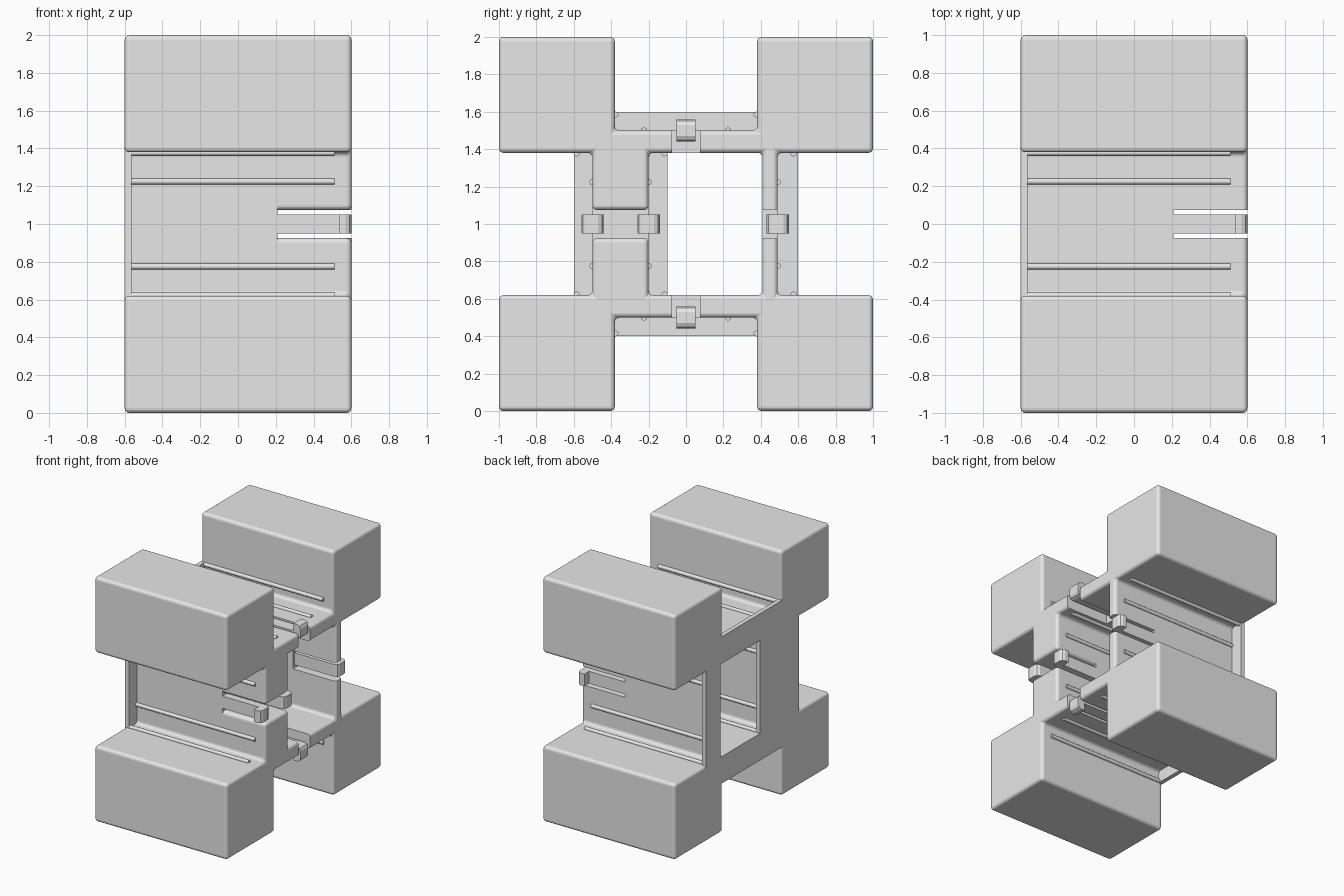
import bpy
import bmesh
from math import atan2
from mathutils import Matrix, Vector

cube = bpy.data.objects.get("Cube")
if cube:
    bpy.data.objects.remove(cube, do_unlink=True)

grey = bpy.data.materials.new("plain_grey")
grey.use_nodes = True
grey.diffuse_color = (0.8, 0.8, 0.8, 1)
grey.node_tree.nodes["Principled BSDF"].inputs["Base Color"].default_value = (0.8, 0.8, 0.8, 1)

X0, X1 = -0.6, 0.6      # ends of the extrusion
FLANGE = -0.565         # inner face of the end flange
SLOT = 0.21             # depth where the clip slots stop
C = 0.38                # inner face of the corner blocks, from the centre
GAP = 0.075             # half height of a clip slot


def finish(name, bm):
    bmesh.ops.recalc_face_normals(bm, faces=bm.faces)
    mesh = bpy.data.meshes.new(name)
    bm.to_mesh(mesh)
    bm.free()
    mesh.materials.append(grey)
    obj = bpy.data.objects.new(name, mesh)
    bpy.context.collection.objects.link(obj)
    return obj


def add_box(bm, lo, hi):
    """Box from corner to corner, heights measured from the middle."""
    lo, hi = Vector(lo), Vector(hi)
    mat = Matrix.Translation((lo + hi) / 2 + Vector((0, 0, 1))) @ Matrix.Diagonal((*(hi - lo), 1))
    bmesh.ops.create_cube(bm, size=1, matrix=mat)


def prism(points, depth):
    """Extrude a closed loop of 3D points along a vector."""
    bm = bmesh.new()
    face = bm.faces.new([bm.verts.new(p) for p in points])
    geo = bmesh.ops.extrude_face_region(bm, geom=[face])["geom"]
    bmesh.ops.translate(bm, vec=depth, verts=[v for v in geo if isinstance(v, bmesh.types.BMVert)])
    return bm


# Body: four corner blocks joined by walls, split at the front column
outer = [(-0.5, GAP), (-0.5, C), (-1, C), (-1, 1), (-C, 1), (-C, 0.5),
         (C, 0.5), (C, 1), (1, 1), (1, C), (0.49, C)]
inner = [(0.41, C), (-0.2, C), (-0.2, GAP)]


def flip(pts):
    return [(y, -z) for y, z in reversed(pts)]


loop = outer + flip(outer) + flip(inner) + inner
body = finish("frame_body", prism([(X0, y, z + 1) for y, z in loop], (X1 - X0, 0, 0)))
bevel = body.modifiers.new("rounded_edges", "BEVEL")
bevel.width = 0.025
bevel.segments = 4
bevel.limit_method = "ANGLE"

# Clip slots through the top, bottom and back walls
bm = bmesh.new()
for lo, hi in ((0.3, 0.7), (-0.7, -0.3)):
    add_box(bm, (SLOT, -GAP, lo), (0.7, GAP, hi))
add_box(bm, (SLOT, 0.3, -GAP), (0.7, 0.7, GAP))
cutter = finish("slot_cutter", bm)
cutter.hide_render = True
cutter.hide_viewport = False
cutter.display_type = "WIRE"
cut = body.modifiers.new("slots", "BOOLEAN")
cut.operation = "DIFFERENCE"
cut.solver = "EXACT"
cut.object = cutter
bpy.context.view_layer.objects.active = body
body.select_set(True)
for mod in list(body.modifiers):
    bpy.ops.object.modifier_apply(modifier=mod.name)
bpy.data.objects.remove(cutter, do_unlink=True)

# Solid part of the front column behind its slot
bm = bmesh.new()
add_box(bm, (X0, -0.5, -0.11), (SLOT, -0.2, 0.11))
finish("column_core", bm)

# Flanges closing the far end of every channel
E = C + 0.03
flanges = {"top": ((-E, C), (E, 0.6)), "bottom": ((-E, -0.6), (E, -C)),
           "front": ((-0.6, -E), (-0.1, E)), "back": ((0.41, -E), (0.6, E))}
for side, (lo, hi) in flanges.items():
    bm = bmesh.new()
    add_box(bm, (X0, *lo), (FLANGE, *hi))
    finish(side + "_flange", bm)

# Channels: surface point in (y, z) and the outward direction
channels = {"top": ((0, 0.5), (0, 1)), "bottom": ((0, -0.5), (0, -1)),
            "front": ((-0.5, 0), (-1, 0)), "column_inner": ((-0.2, 0), (1, 0)),
            "back": ((0.49, 0), (1, 0))}

# Hook outline: along x, then outward from the wall surface
hook = [(0.2, -0.06), (0.57, -0.06), (0.59, -0.05), (X1, -0.03), (X1, 0.03),
        (0.59, 0.05), (0.57, 0.06), (0.535, 0.06), (0.535, 0), (0.2, 0)]

for side, ((y, z), (dy, dz)) in channels.items():
    # local frame: x along the body, y across the channel, z outward
    place = Matrix.Translation((0, y, z + 1)) @ Matrix.Rotation(atan2(-dy, dz), 4, "X")

    # Spring clip with a rounded hook
    bm = prism([(u, -0.05, v) for u, v in hook], (0, 0.1, 0))
    bm.transform(place)
    finish(side + "_clip", bm)

    # Thin ribs on the wall and on the block faces beside it
    bm = bmesh.new()
    length = 0.51 - FLANGE
    for s in (-1, 1):
        for across, out in ((0.225, 0), (C - 0.003, 0.085)):
            mat = Matrix.Translation((FLANGE + length / 2, s * across, out)) @ Matrix.Rotation(1.5708, 4, "Y")
            bmesh.ops.create_cone(bm, cap_ends=True, segments=12, radius1=0.016,
                                  radius2=0.016, depth=length, matrix=place @ mat)
    ribs = finish(side + "_ribs", bm)
    bpy.ops.object.select_all(action="DESELECT")
    ribs.select_set(True)
    bpy.context.view_layer.objects.active = ribs
    bpy.ops.object.shade_smooth_by_angle(angle=0.7)
